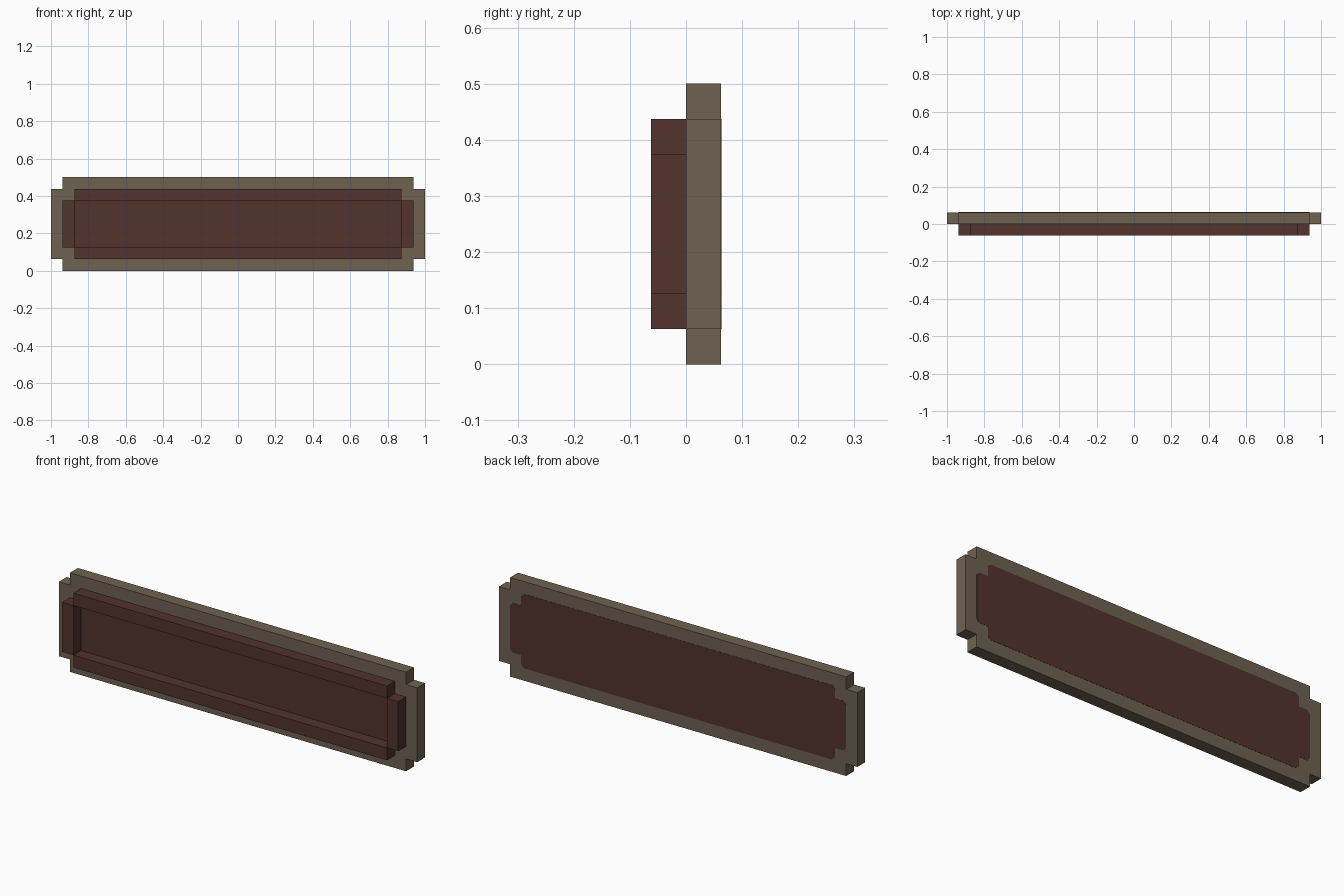
import bpy, bmesh

cube = bpy.data.objects.get("Cube")
if cube:
    bpy.data.objects.remove(cube, do_unlink=True)

U = 0.0625   # one module: thickness and notch size
CZ = 0.25    # centre height


def material(name, rgb):
    m = bpy.data.materials.new(name)
    m.use_nodes = True
    m.diffuse_color = (*rgb, 1)
    bsdf = m.node_tree.nodes["Principled BSDF"]
    bsdf.inputs["Base Color"].default_value = (*rgb, 1)
    bsdf.inputs["Roughness"].default_value = 0.9
    return m


STONE = material("grey brown", (0.156, 0.122, 0.083))
RED = material("dark red brown", (0.084, 0.033, 0.025))


def prism(name, outline, y0, y1, mat):
    """Extrude an x/z outline from y0 to y1."""
    bm = bmesh.new()
    face = bm.faces.new([bm.verts.new((x, y0, z + CZ)) for x, z in outline])
    ext = bmesh.ops.extrude_face_region(bm, geom=[face])
    verts = [g for g in ext["geom"] if isinstance(g, bmesh.types.BMVert)]
    bmesh.ops.translate(bm, verts=verts, vec=(0, y1 - y0, 0))
    bmesh.ops.recalc_face_normals(bm, faces=bm.faces[:])
    me = bpy.data.meshes.new(name)
    bm.to_mesh(me)
    bm.free()
    me.materials.append(mat)
    ob = bpy.data.objects.new(name, me)
    bpy.context.collection.objects.link(ob)
    return ob


def rect(x0, x1, z0, z1):
    return [(x0, z0), (x1, z0), (x1, z1), (x0, z1)]


def notched(hx, hz, c=0.0):
    """Rectangle with square notches at the corners; c trims the notch corners."""
    quarter = [(hx, hz - U), (hx - U, hz - U), (hx - U, hz)]
    if c:
        quarter = [(hx, hz - U - c), (hx - c, hz - U), (hx - U, hz - U),
                   (hx - U, hz - c), (hx - U - c, hz)]
    pts = []
    for sx, sz in ((1, 1), (-1, 1), (-1, -1), (1, -1)):
        q = [(sx * x, sz * z) for x, z in quarter]
        pts += q if sx * sz > 0 else q[::-1]
    return pts


# Backing plate with notched corners
prism("backing_plate", notched(1, 4 * U), 0, U, STONE)

# Painted field on the back
prism("back_field", notched(1 - U, 3 * U, 0.015), U - 0.001, U + 0.001, RED)

# Floor of the front tray
prism("tray_floor", rect(-1 + 2 * U, 1 - 2 * U, -2 * U, 2 * U), -0.002, 0.001, RED)

# Raised rim bars around the tray
for s, upright, side in ((1, "top", "left"), (-1, "bottom", "right")):
    z0, z1 = sorted((s * 2 * U, s * 3 * U))
    prism(upright + "_rim", rect(-1 + 2 * U, 1 - 2 * U, z0, z1), -U, 0, RED)
    x0, x1 = sorted((s * (1 - 2 * U), s * (1 - U)))
    prism(side + "_rim", rect(x0, x1, -2 * U, 2 * U), -U, 0, RED)
